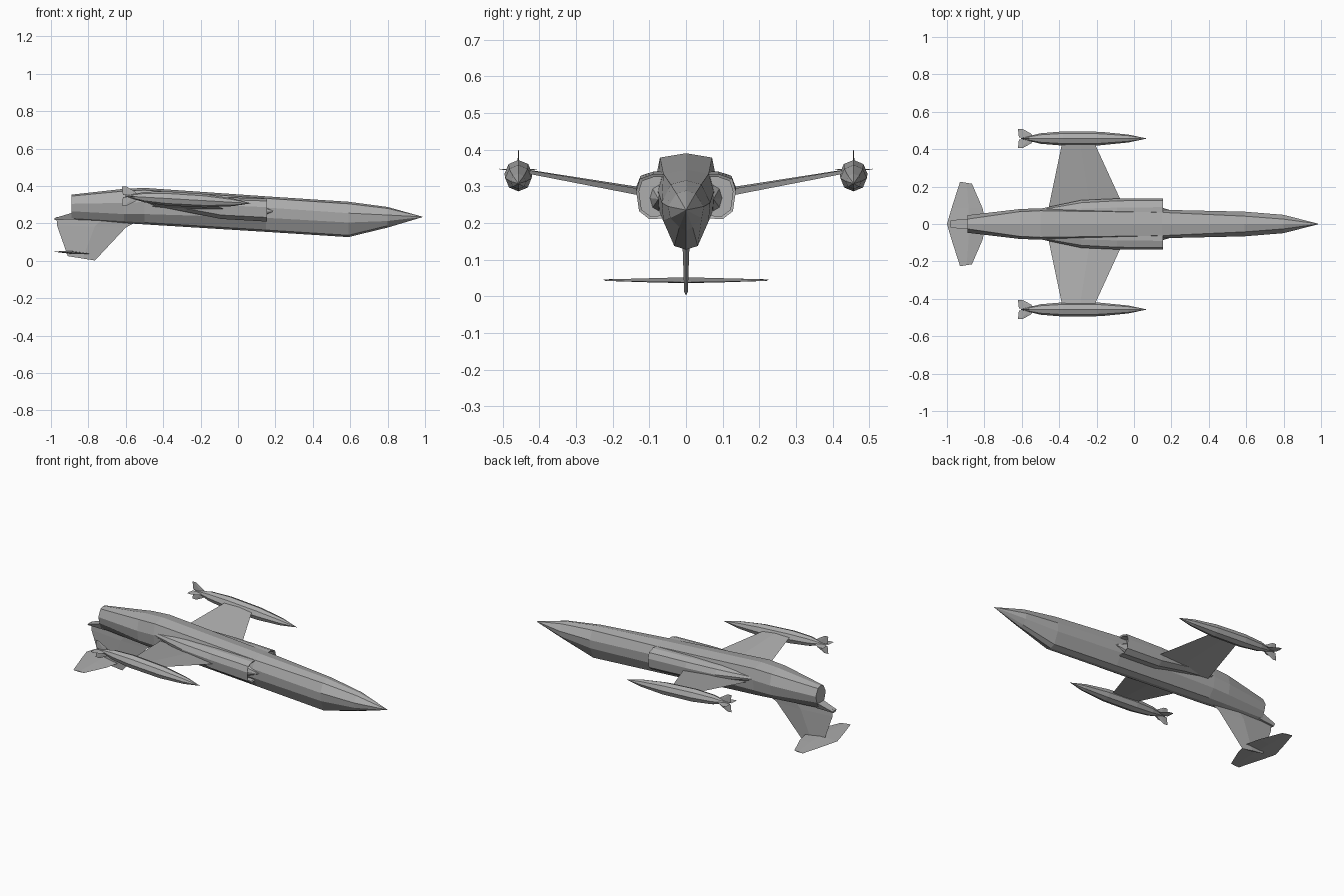
import bpy, bmesh, math
from mathutils import Vector

GREY = bpy.data.materials.new("airframe_grey")
GREY.diffuse_color = (0.42, 0.42, 0.42, 1)


def loft(name, rings, closed_ends=True):
    """Skin a list of equal-length point rings; one-point rings make tips."""
    bm = bmesh.new()
    rows = [[bm.verts.new(p) for p in r] for r in rings]
    for a, b in zip(rows, rows[1:]):
        n = max(len(a), len(b))
        for i in range(n):
            j = (i + 1) % n
            quad = [a[i % len(a)], a[j % len(a)], b[j % len(b)], b[i % len(b)]]
            face = list(dict.fromkeys(quad))
            if len(face) > 2:
                bm.faces.new(face)
    if closed_ends:
        for r in (rows[0], rows[-1]):
            if len(r) > 2:
                bm.faces.new(r)
    bmesh.ops.recalc_face_normals(bm, faces=bm.faces)
    me = bpy.data.meshes.new(name)
    bm.to_mesh(me)
    bm.free()
    me.materials.append(GREY)
    ob = bpy.data.objects.new(name, me)
    bpy.context.collection.objects.link(ob)
    return ob


def body_ring(x, zt, w1, z1, w2, z2, w3, z3, wb, zb):
    """Symmetric ten-sided hull section: spine, shoulder, side, low side, keel."""
    half = [(w1, z1), (w2, z2), (w3, z3), (wb, zb + 0.01)]
    pts = [(0, zt)] + half + [(0, zb)] + [(-y, z) for y, z in reversed(half)]
    return [(x, y, z) for y, z in pts]


def blade(name, stations):
    """Thin aerofoil; each station = (front, back, mid point, thickness axis)."""
    rings = []
    for front, back, thick in stations:
        f, b = Vector(front), Vector(back)
        m, t = f.lerp(b, 0.45), Vector(thick)
        rings.append([f, m + t, b, m - t])
    return loft(name, rings)


# Hull
loft("fuselage", [
    [(0.99, 0, 0.235)],
    body_ring(0.80, 0.288, 0.026, 0.28, 0.049, 0.245, 0.043, 0.213, 0.018, 0.178),
    body_ring(0.59, 0.316, 0.042, 0.305, 0.066, 0.255, 0.062, 0.205, 0.032, 0.127),
    body_ring(0.15, 0.345, 0.062, 0.334, 0.076, 0.285, 0.072, 0.23, 0.034, 0.155),
    body_ring(-0.50, 0.390, 0.071, 0.378, 0.084, 0.315, 0.074, 0.25, 0.036, 0.195),
    body_ring(-0.61, 0.385, 0.066, 0.373, 0.080, 0.310, 0.070, 0.25, 0.032, 0.202),
    body_ring(-0.89, 0.354, 0.026, 0.346, 0.047, 0.305, 0.036, 0.265, 0.020, 0.219),
])
# Wedge below the exhaust, running into the fin
loft("tail_fairing", [
    [(-0.87, 0.03, 0.262), (-0.87, -0.03, 0.262), (-0.87, -0.018, 0.222), (-0.87, 0.018, 0.222)],
    [(-0.98, 0.02, 0.229), (-0.98, -0.02, 0.229), (-0.98, -0.01, 0.218), (-0.98, 0.01, 0.218)],
])

# Vertical fin and stabiliser
blade("vertical_fin", [
    ((-0.53, 0, 0.215), (-0.97, 0, 0.235), (0, 0.011, 0)),
    ((-0.60, 0, 0.178), (-0.968, 0, 0.190), (0, 0.011, 0)),
    ((-0.765, 0, 0.002), (-0.91, 0, 0.025), (0, 0.005, 0)),
])
blade("stabiliser", [
    ((-0.866, -0.215, 0.042), (-0.93, -0.226, 0.046), (0, 0, 0.002)),
    ((-0.81, -0.085, 0.039), (-0.975, -0.085, 0.049), (0, 0, 0.006)),
    ((-0.79, 0, 0.038), (-1.0, 0, 0.051), (0, 0, 0.008)),
    ((-0.81, 0.085, 0.039), (-0.975, 0.085, 0.049), (0, 0, 0.006)),
    ((-0.866, 0.215, 0.042), (-0.93, 0.226, 0.046), (0, 0, 0.002)),
])

for s, side in ((1, "left"), (-1, "right")):
    # Wing
    blade("wing_" + side, [
        ((-0.045, s * 0.07, 0.264), (-0.46, s * 0.07, 0.289), (0, 0, 0.008)),
        ((-0.21, s * 0.43, 0.334), (-0.385, s * 0.43, 0.345), (0, 0, 0.005)),
    ])

    # Intake trunk with a recessed mouth
    def trunk(x, pts):
        return [(x, s * y, z) for y, z in pts]
    lip = [(0.05, 0.333), (0.090, 0.333), (0.126, 0.320), (0.136, 0.287),
           (0.128, 0.232), (0.100, 0.210), (0.05, 0.213)]
    inner = [(0.052, 0.325), (0.088, 0.325), (0.119, 0.314), (0.128, 0.286),
             (0.121, 0.236), (0.097, 0.218), (0.052, 0.221)]
    loft("intake_" + side, [
        trunk(0.11, inner), trunk(0.152, inner), trunk(0.156, lip),
        trunk(-0.09, [(0.05, 0.340), (0.088, 0.340), (0.124, 0.328), (0.136, 0.297),
                      (0.128, 0.245), (0.100, 0.224), (0.05, 0.227)]),
        trunk(-0.28, [(0.05, 0.345), (0.082, 0.340), (0.114, 0.332), (0.128, 0.305),
                      (0.122, 0.280), (0.098, 0.262), (0.05, 0.262)]),
        trunk(-0.50, [(0.05, 0.335), (0.070, 0.332), (0.076, 0.327), (0.082, 0.318),
                      (0.080, 0.312), (0.072, 0.305), (0.05, 0.305)]),
    ])
    # Intake shock cone
    loft("intake_cone_" + side, [
        [(0.192, s * 0.075, 0.265)],
        [(0.10, s * (0.073 + 0.028 * math.cos(a)), 0.268 + 0.04 * math.sin(a))
         for a in (k * math.pi / 4 for k in range(8))],
    ])

    # Wing-tip tank, eight-sided spindle pitched like the hull
    cy = s * 0.457

    def axis(x):
        return 0.326 - 0.058 * (x + 0.25)
    rings = [[(0.07, cy, axis(0.07))]]
    for x, r in ((-0.03, 0.021), (-0.18, 0.036), (-0.38, 0.038), (-0.50, 0.028)):
        rings.append([(x, cy + r * math.cos(k * math.pi / 4),
                       axis(x) + r * math.sin(k * math.pi / 4)) for k in range(8)])
    rings.append([(-0.61, cy, axis(-0.61))])
    loft("tip_tank_" + side, rings)
    # Four small tank fins
    for k in range(4):
        d = Vector((0, round(math.cos(k * math.pi / 2)), round(math.sin(k * math.pi / 2))))
        t = Vector((0, d.z, d.y)) * 0.002
        root = Vector((0, cy, 0))

        def at(x, r):
            return root + Vector((x, 0, axis(x))) + d * r
        blade("tank_fin_%s_%d" % (side, k + 1), [
            (at(-0.53, 0.005), at(-0.615, 0.005), t),
            (at(-0.55, 0.026), at(-0.618, 0.026), t),
            (at(-0.595, 0.051), at(-0.62, 0.051), t * 0.5),
        ])
